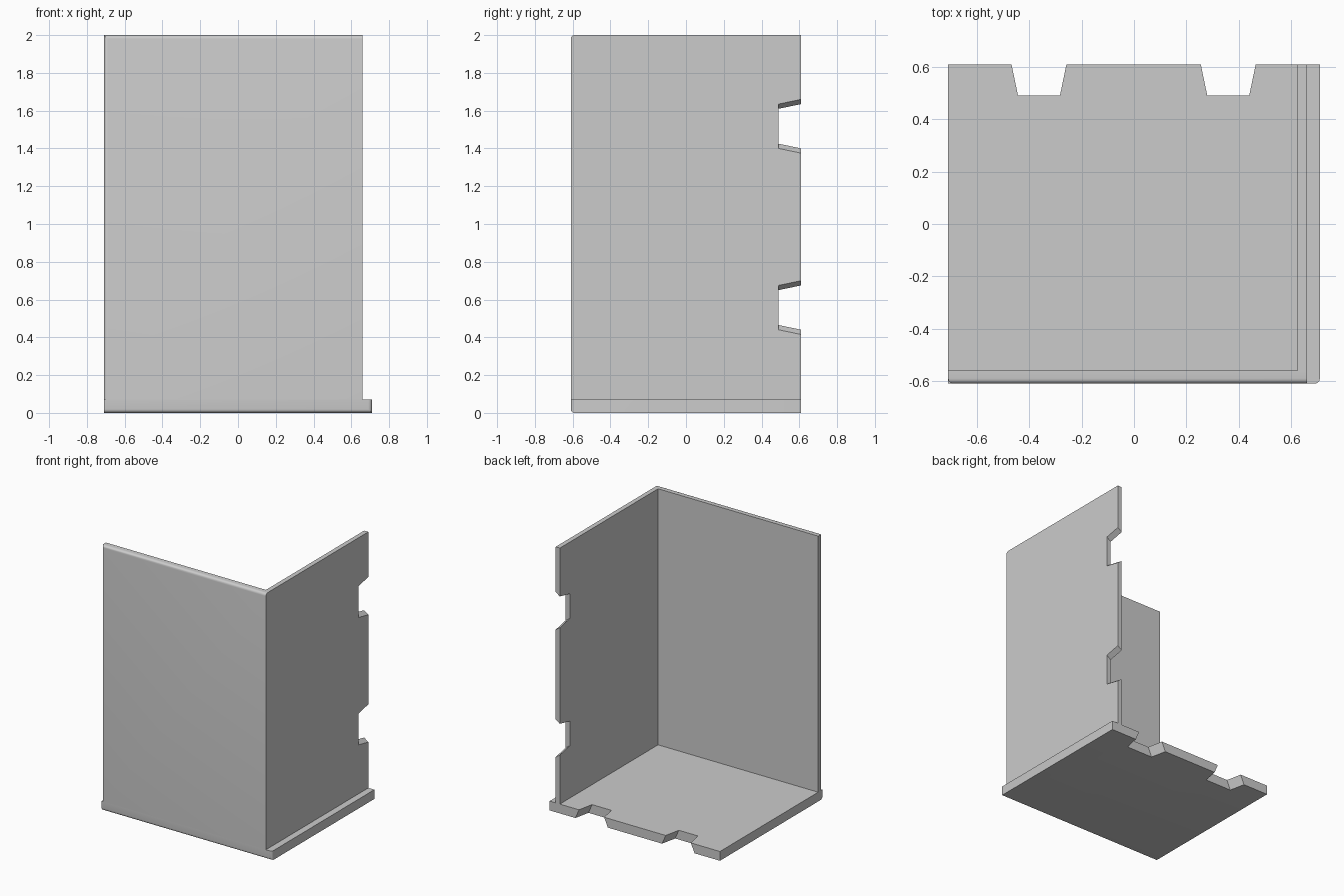
import bpy, bmesh
from mathutils import Vector

if "Cube" in bpy.data.objects:
    bpy.data.objects.remove(bpy.data.objects["Cube"])

grey = bpy.data.materials.new("plain grey")
grey.diffuse_color = (0.6, 0.6, 0.6, 1)
grey.use_nodes = True
grey.node_tree.nodes["Principled BSDF"].inputs["Base Color"].default_value = grey.diffuse_color


def make_panel(name, near, far, rounded, radius=0.02):
    """Loft a panel between two matching outlines, rounding the chosen edges."""
    bm = bmesh.new()
    a = [bm.verts.new(p) for p in near]
    b = [bm.verts.new(p) for p in far]
    n = len(a)
    bm.faces.new(a)
    bm.faces.new(b[::-1])
    for i in range(n):
        j = (i + 1) % n
        bm.faces.new((a[j], a[i], b[i], b[j]))
    bmesh.ops.recalc_face_normals(bm, faces=bm.faces)
    edges = [e for e in bm.edges if rounded(*(v.co for v in e.verts))]
    if edges:
        bmesh.ops.bevel(bm, geom=edges, offset=radius, segments=5,
                        profile=0.5, affect='EDGES')
    mesh = bpy.data.meshes.new(name)
    bm.to_mesh(mesh)
    bm.free()
    mesh.materials.append(grey)
    obj = bpy.data.objects.new(name, mesh)
    bpy.context.collection.objects.link(obj)
    bpy.context.view_layer.objects.active = obj
    obj.select_set(True)
    bpy.ops.object.shade_smooth_by_angle()
    obj.select_set(False)


def notched_outline(start, end, notches, flare):
    """Panel outline (along, y) with tapered notches in its back edge."""
    pts = [(start, -0.61 if start < -0.5 else -0.56), (start, 0.61)]
    for lo, hi in notches:
        lo, hi = lo - flare, hi + flare
        pts += [(lo, 0.61), (lo + 0.025, 0.49), (hi - 0.025, 0.49), (hi, 0.61)]
    return pts + [(end, 0.61), (end, pts[0][1])]


def both(p, q, axis, value):
    return abs(p[axis] - value) < 1e-4 and abs(q[axis] - value) < 1e-4


# floor slab: notches widen toward the underside
floor_notches = [(-0.468, -0.258), (0.255, 0.465)]
make_panel(
    "floor",
    [(x, y, 0) for x, y in notched_outline(-0.71, 0.71, floor_notches, 0.03)],
    [(x, y, 0.07) for x, y in notched_outline(-0.71, 0.71, floor_notches, 0)],
    lambda p, q: both(p, q, 1, -0.61) and (both(p, q, 2, 0) or both(p, q, 0, 0.71)))

# side wall: notches widen toward the outer face
side_notches = [(0.44, 0.675), (1.40, 1.635)]
make_panel(
    "side_wall",
    [(0.66, y, z) for z, y in notched_outline(0.07, 2, side_notches, 0.025)],
    [(0.625, y, z) for z, y in notched_outline(0.07, 2, side_notches, 0)],
    lambda p, q: False)

# front wall: outer top and outer left edges rounded
outline = [(-0.71, 0.07), (0.66, 0.07), (0.66, 2), (-0.71, 2)]
make_panel(
    "front_wall",
    [(x, -0.61, z) for x, z in outline],
    [(x, -0.56, z) for x, z in outline],
    lambda p, q: both(p, q, 1, -0.61) and (both(p, q, 2, 2) or both(p, q, 0, -0.71)))
